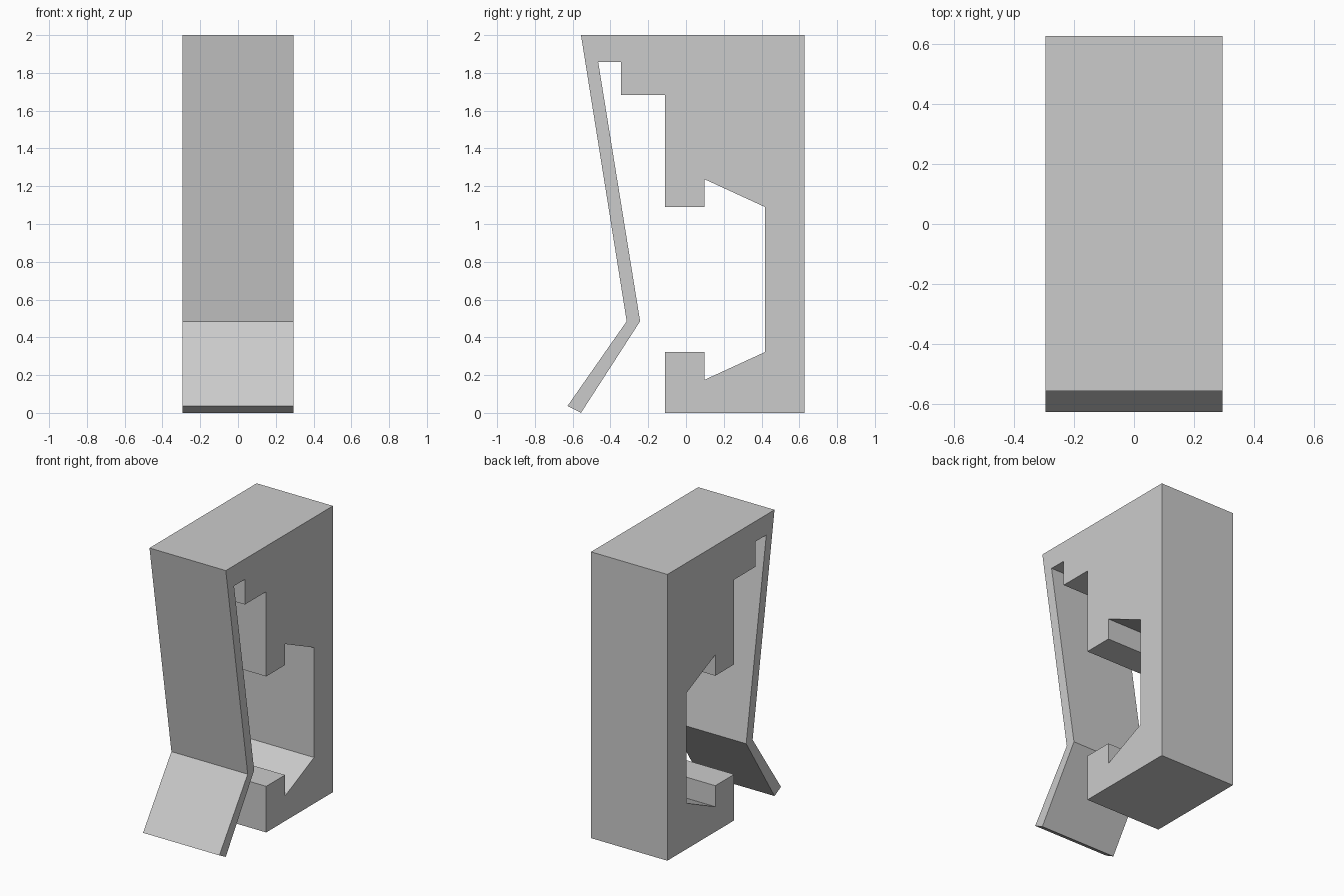
import bpy
import bmesh
from mathutils import Vector

cube = bpy.data.objects.get("Cube")
if cube:
    bpy.data.objects.remove(cube, do_unlink=True)

HALF_WIDTH = 0.295

# Plain grey material
grey = bpy.data.materials.new("plain_grey")
grey.use_nodes = True
colour = (0.6, 0.6, 0.6, 1.0)
grey.diffuse_color = colour
grey.node_tree.nodes["Principled BSDF"].inputs["Base Color"].default_value = colour

# Side profile as (y, z): body outline, rail slot, then the spring lever
back = [(0.627, 2.0), (0.627, 0.0)]
lower_hook = [(-0.11, 0.0), (-0.11, 0.322), (0.098, 0.322), (0.098, 0.175)]
slot_back = [(0.418, 0.322), (0.418, 1.09)]
upper_hook = [(0.098, 1.237), (0.098, 1.09), (-0.11, 1.09), (-0.11, 1.682)]
lever_notch = [(-0.345, 1.682), (-0.345, 1.858), (-0.465, 1.858)]
lever = [(-0.243, 0.485), (-0.556, 0.0), (-0.627, 0.037), (-0.314, 0.485), (-0.556, 2.0)]
profile = back + lower_hook + slot_back + upper_hook + lever_notch + lever

# Extrude the profile across the width
bm = bmesh.new()
face = bm.faces.new([bm.verts.new((-HALF_WIDTH, y, z)) for y, z in profile])
result = bmesh.ops.extrude_face_region(bm, geom=[face])
moved = [v for v in result["geom"] if isinstance(v, bmesh.types.BMVert)]
bmesh.ops.translate(bm, verts=moved, vec=Vector((2 * HALF_WIDTH, 0, 0)))
bmesh.ops.recalc_face_normals(bm, faces=bm.faces)

mesh = bpy.data.meshes.new("rail_clip")
bm.to_mesh(mesh)
bm.free()
mesh.materials.append(grey)
clip = bpy.data.objects.new("rail_clip", mesh)
bpy.context.collection.objects.link(clip)
